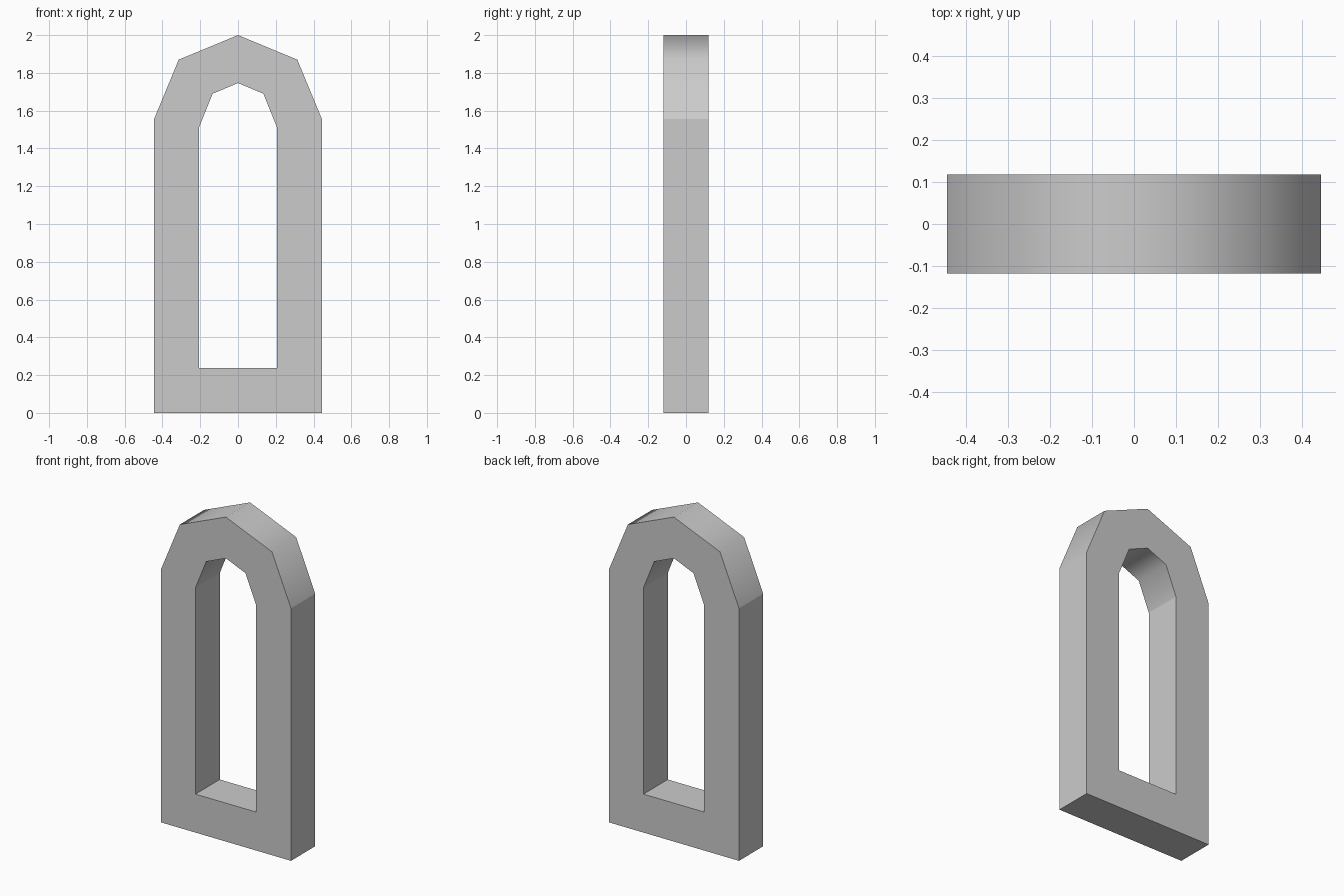
import bpy, bmesh

if "Cube" in bpy.data.objects:
    bpy.data.objects.remove(bpy.data.objects["Cube"])

DEPTH = 0.118  # half thickness


def mirrored(half):
    """Complete a right-hand half profile (bottom to apex) across x = 0."""
    return half + [(-x, z) for x, z in reversed(half) if x > 0]


# Outer and inner outlines: sill corner, spring point, shoulder, apex
outer = mirrored([(0.444, 0.0), (0.444, 1.556), (0.314, 1.87), (0.0, 2.0)])
inner = mirrored([(0.207, 0.237), (0.207, 1.51), (0.134, 1.69), (0.0, 1.746)])
n = len(outer)

bm = bmesh.new()


def ring(profile, y):
    return [bm.verts.new((x, y, z)) for x, z in profile]


# Four rings around the frame's cross-section, joined into a closed loop
rings = [ring(outer, -DEPTH), ring(outer, DEPTH),
         ring(inner, DEPTH), ring(inner, -DEPTH)]
for r in range(4):
    a, b = rings[r], rings[(r + 1) % 4]
    for i in range(n):
        j = (i + 1) % n
        face = bm.faces.new((a[i], a[j], b[j], b[i]))
        # Arch rims (outside and inside) are softly shaded, the rest is flat
        face.smooth = r in (0, 2) and 1 <= i <= 4

bmesh.ops.recalc_face_normals(bm, faces=bm.faces)

# Crisp edges everywhere except between neighbouring arch rim faces
for edge in bm.edges:
    edge.smooth = all(f.smooth for f in edge.link_faces)

mesh = bpy.data.meshes.new("arched_window_frame")
bm.to_mesh(mesh)
bm.free()
frame = bpy.data.objects.new("arched_window_frame", mesh)
bpy.context.collection.objects.link(frame)
